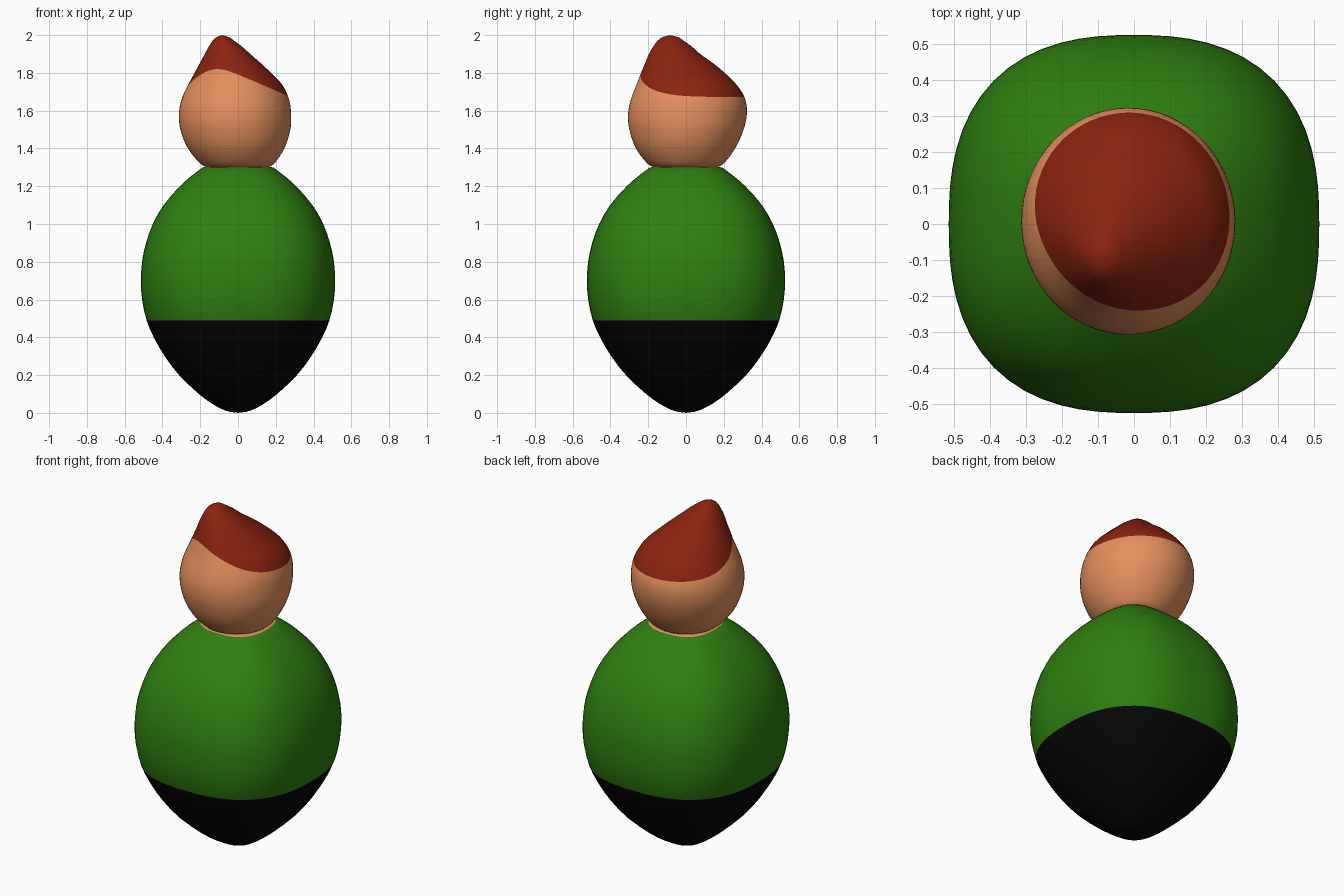
import bpy, math

if "Cube" in bpy.data.objects:
    bpy.data.objects.remove(bpy.data.objects["Cube"])

SEG = 64


def material(name, col):
    m = bpy.data.materials.new(name)
    m.diffuse_color = (*col, 1)
    m.use_nodes = True
    m.node_tree.nodes["Principled BSDF"].inputs["Base Color"].default_value = m.diffuse_color
    return m


green = material("green", (0.028, 0.215, 0.005))
black = material("black", (0.0018, 0.0018, 0.0018))
skin = material("skin", (0.78, 0.28, 0.11))
red = material("red", (0.26, 0.017, 0.005))


def sample(table, z):
    """Smooth (Hermite) lookup of the columns of a table keyed by its first column."""
    n = len(table)
    i = 0
    while i < n - 2 and z > table[i + 1][0]:
        i += 1

    def slope(k, c):
        a, b = table[max(k - 1, 0)], table[min(k + 1, n - 1)]
        return (b[c] - a[c]) / (b[0] - a[0])
    p, q = table[i], table[i + 1]
    h = q[0] - p[0]
    t = min(max((z - p[0]) / h, 0), 1)
    out = []
    for c in range(1, len(p)):
        out.append(p[c] * (2*t**3 - 3*t*t + 1) + q[c] * (3*t*t - 2*t**3)
                   + h * (slope(i, c) * (t**3 - 2*t*t + t) + slope(i + 1, c) * (t**3 - t*t)))
    return out


def loft(name, rings, bottom, top, mats, rule):
    """Skin a stack of rings, closed by a point at each end; rule(row) gives the material."""
    verts = [v for r in rings for v in r] + [bottom, top]
    nb, nt = len(verts) - 2, len(verts) - 1
    faces, idx = [], []
    for r in range(len(rings) - 1):
        for s in range(SEG):
            a, b = r * SEG + s, r * SEG + (s + 1) % SEG
            faces.append((a, b, b + SEG, a + SEG))
            idx.append(rule(r))
    last = (len(rings) - 1) * SEG
    for s in range(SEG):
        t = (s + 1) % SEG
        faces += [(nb, t, s), (nt, last + s, last + t)]
        idx += [rule(0), rule(len(rings) - 1)]
    me = bpy.data.meshes.new(name)
    me.from_pydata(verts, [], faces)
    for m in mats:
        me.materials.append(m)
    me.polygons.foreach_set("material_index", idx)
    me.update()
    ob = bpy.data.objects.new(name, me)
    bpy.context.collection.objects.link(ob)
    bpy.context.view_layer.objects.active = ob
    ob.select_set(True)
    bpy.ops.object.shade_smooth_by_angle(angle=math.radians(40))
    ob.select_set(False)
    return ob


# body: rounded-square section along an egg profile (height, half width)
profile = [(0, 0), (.006, .045), (.02, .085), (.05, .14), (.1, .207), (.2, .312), (.3, .388),
           (.4, .446), (.49, .484), (.6, .508), (.7, .514), (.8, .508), (.9, .487), (1, .451),
           (1.1, .394), (1.2, .308), (1.25, .252), (1.3, .187)]


def square_ring(r, z, n=2.5):
    ring = []
    for s in range(SEG):
        a = 2 * math.pi * s / SEG
        c, d = math.cos(a), math.sin(a)
        k = r / (abs(c)**n + abs(d)**n)**(1 / n)
        ring.append((k * c, k * d * 1.02, z))
    return ring


heights = []
for (z0, _), (z1, _) in zip(profile[1:], profile[2:]):
    heights += [z0, (z0 + z1) / 2]
heights.append(1.3)
rings = [square_ring(sample(profile, z)[0], z) for z in heights]
rings.append(square_ring(.15, 1.302))          # skin-coloured neck opening
rows = len(rings)


def body_rule(r):
    if r >= rows - 2:
        return 2
    return 0 if heights[r] < .489 else 1


loft("body", rings, (0, 0, 0), (0, 0, 1.302), [black, green, skin], body_rule)

# head: oval slices (height, left, right, front, back) leaning to a peak at front left
slices = [(1.30, -.165, .16, -.17, .165), (1.315, -.195, .188, -.2, .195),
          (1.4, -.265, .245, -.265, .26), (1.5, -.305, .277, -.3, .305),
          (1.58, -.313, .281, -.307, .322), (1.65, -.302, .273, -.295, .317),
          (1.7, -.283, .255, -.277, .295), (1.75, -.257, .225, -.257, .257),
          (1.8, -.23, .175, -.238, .205), (1.85, -.203, .122, -.217, .145),
          (1.9, -.176, .065, -.196, .075), (1.94, -.154, .02, -.173, .03),
          (1.97, -.135, -.02, -.15, -.012), (1.99, -.113, -.05, -.122, -.043),
          (2.0, -.085, -.085, -.085, -.085)]


def head_point(a, z):
    l, r, f, b = sample(slices, z)
    return ((l + r) / 2 + (r - l) / 2 * math.cos(a), (f + b) / 2 + (b - f) / 2 * math.sin(a), z)


def hairline(a):
    d = a - math.radians(246)                  # highest over the face
    return 1.673 + .147 * ((1 + math.cos(d)) / 2)**3


angles = [2 * math.pi * s / SEG for s in range(SEG)]
FACE, HAIR = 20, 24
rings = [[head_point(a, 1.3 + (hairline(a) - 1.3) * (i / FACE)**1.3) for a in angles]
         for i in range(FACE)]
rings += [[head_point(a, 2 - (2 - hairline(a)) * (1 - i / HAIR)**1.6) for a in angles]
          for i in range(HAIR)]
loft("head_with_hair", rings, (0, 0, 1.3), (-.085, -.085, 2), [skin, red],
     lambda r: 0 if r < FACE else 1)
